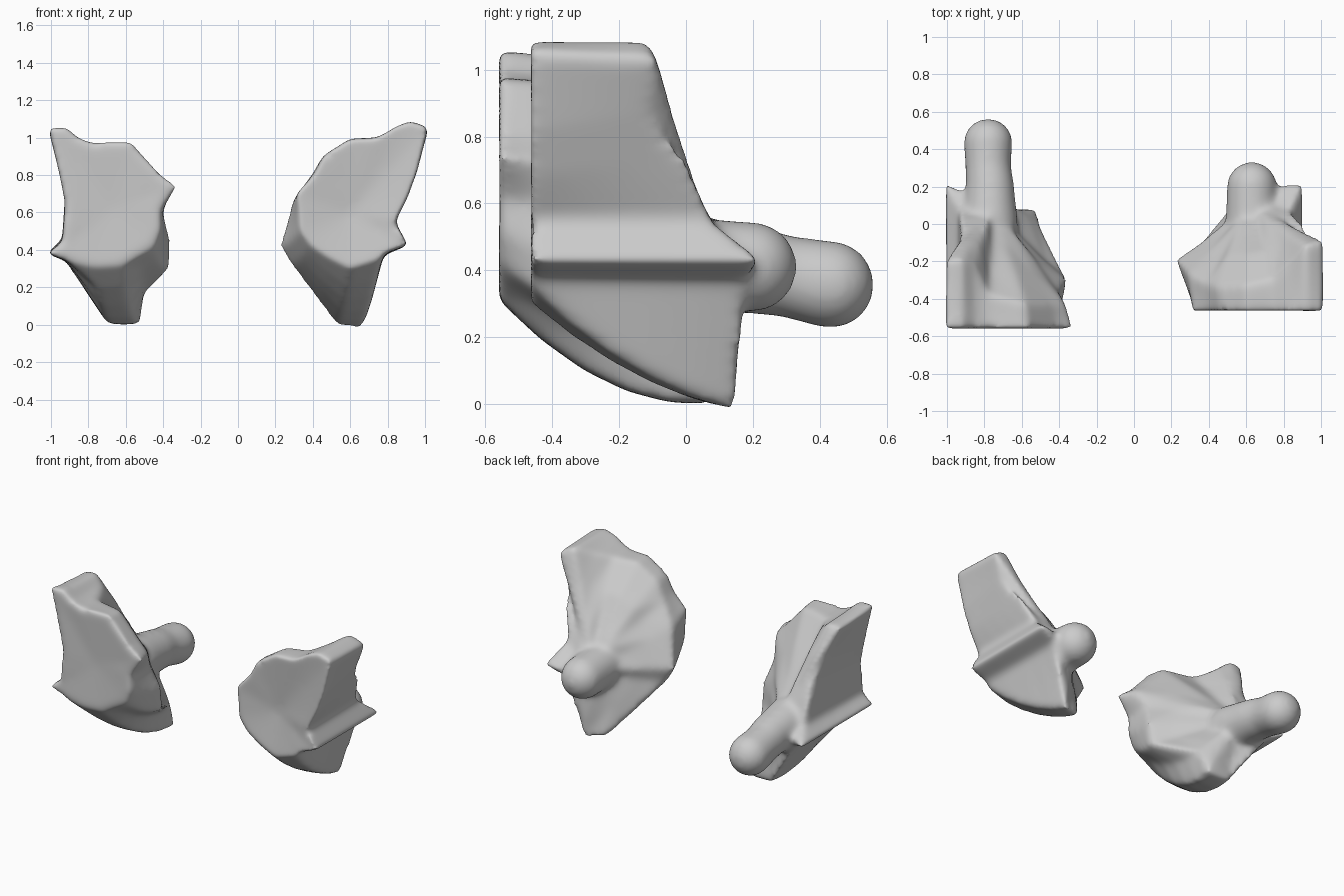
import bpy, bmesh, random
from mathutils import Vector

random.seed(4)
grey = bpy.data.materials.new("light grey")
grey.diffuse_color = (0.6, 0.6, 0.6, 1)


def add_peg(bm, balls, steps=7):
    """Rounded peg: overlapping balls along a path, fused later by the remesh."""
    for (a, r0), (b, r1) in zip(balls, balls[1:]):
        for i in range(steps):
            t = i / (steps - 1)
            ball = bmesh.ops.create_uvsphere(bm, u_segments=32, v_segments=16,
                                             radius=r0 + (r1 - r0) * t)
            bmesh.ops.translate(bm, verts=ball["verts"], vec=Vector(a).lerp(Vector(b), t))


def chunk(name, y_front, front, rim, face_mid, hub, bulge, puff, peg):
    """Flat front outline swept to a back rim, then closed over a lumpy back."""
    f = [Vector((x, y_front, z)) for x, z in front]
    r = [Vector(p) for p in rim]
    core = Vector(face_mid)
    hub = Vector(hub)

    # curved sweep between front outline and rim
    rings = [f]
    for t in (0.2, 0.4, 0.6, 0.8):
        ring = []
        for a, b in zip(f, r):
            p = a.lerp(b, t)
            p.z -= bulge * max(0, a.z - b.z) * 4 * t * (1 - t)
            ring.append(p)
        rings.append(ring)
    rings.append(r)
    # uneven back rising to the peg
    for t in (0.3, 0.65):
        ring = []
        for p in r:
            dy = max(0, hub.y - p.y - 0.25) * puff + random.uniform(-0.025, 0.025)
            ring.append(p.lerp(hub, t) + Vector((0, dy, 0)))
        rings.append(ring)

    bm = bmesh.new()
    vs = [[bm.verts.new(p) for p in ring] for ring in rings]
    n = len(f)
    c0, c1 = bm.verts.new(core), bm.verts.new(hub)
    for i in range(n):
        j = (i + 1) % n
        bm.faces.new((c0, vs[0][j], vs[0][i]))
        bm.faces.new((c1, vs[-1][i], vs[-1][j]))
        for a, b in zip(vs, vs[1:]):
            bm.faces.new((a[i], a[j], b[j], b[i]))
    bmesh.ops.recalc_face_normals(bm, faces=bm.faces[:])
    add_peg(bm, peg)

    me = bpy.data.meshes.new(name)
    bm.to_mesh(me)
    bm.free()
    me.materials.append(grey)
    ob = bpy.data.objects.new(name, me)
    bpy.context.collection.objects.link(ob)
    m = ob.modifiers.new("fuse", 'REMESH')
    m.mode = 'VOXEL'
    m.voxel_size = 0.015
    m.use_smooth_shade = True
    s = ob.modifiers.new("soften", 'SMOOTH')
    s.factor = 0.5
    s.iterations = 24
    return ob


# right chunk: grooved outer side, sharp ridge, short peg
right_front = [(0.84, 1.06), (0.92, 1.09), (1.02, 1.06), (0.96, 0.82), (0.91, 0.68),
               (0.84, 0.55), (0.91, 0.425), (0.78, 0.38), (0.76, 0.35), (0.6, 0.30),
               (0.48, 0.36), (0.39, 0.42), (0.33, 0.5), (0.31, 0.7), (0.41, 0.81),
               (0.46, 0.91), (0.6, 0.995), (0.74, 1.0)]
right_rim = [(0.84, -0.2, 1.04), (0.92, -0.11, 1.09), (1.02, -0.09, 1.04),
             (0.96, -0.11, 0.87), (0.91, 0.0, 0.75), (0.84, 0.08, 0.55),
             (0.91, 0.23, 0.425), (0.78, 0.18, 0.37), (0.66, 0.15, -0.02),
             (0.53, 0.11, -0.01), (0.44, 0.0, 0.11), (0.28, -0.19, 0.32),
             (0.22, -0.19, 0.42), (0.29, -0.27, 0.66), (0.39, -0.32, 0.8),
             (0.45, -0.34, 0.9), (0.6, -0.33, 0.995), (0.74, -0.3, 1.0)]
chunk("right_chunk", -0.467, right_front, right_rim, (0.6, -0.43, 0.6),
      (0.63, 0.12, 0.43), 0.15, 0.1,
      [((0.63, 0.0, 0.42), 0.14), ((0.63, 0.198, 0.41), 0.135)])

# left chunk: deeper body, rounded underside, long peg
left_front = [(-0.85, 1.0), (-0.92, 1.06), (-1.015, 1.055), (-0.955, 0.8), (-0.925, 0.65),
              (-0.94, 0.44), (-1.025, 0.38), (-0.92, 0.345), (-0.77, 0.31),
              (-0.62, 0.32), (-0.52, 0.38), (-0.45, 0.43), (-0.41, 0.52),
              (-0.41, 0.62), (-0.32, 0.74), (-0.42, 0.81), (-0.57, 0.98), (-0.78, 0.975)]
left_rim = [(-0.85, -0.22, 0.98), (-0.92, -0.19, 1.04), (-1.01, -0.19, 1.03),
            (-0.955, -0.14, 0.85), (-0.925, -0.02, 0.7), (-0.94, 0.09, 0.46),
            (-1.025, 0.23, 0.38), (-0.92, 0.16, 0.34), (-0.68, 0.08, 0.0),
            (-0.52, 0.08, 0.0), (-0.5, 0.0, 0.17), (-0.36, -0.28, 0.3),
            (-0.36, -0.3, 0.45), (-0.4, -0.36, 0.6), (-0.36, -0.43, 0.73),
            (-0.43, -0.43, 0.8), (-0.58, -0.43, 0.97), (-0.78, -0.38, 0.965)]
chunk("left_chunk", -0.562, left_front, left_rim, (-0.68, -0.545, 0.62),
      (-0.75, 0.1, 0.45), 0.29, 0.0,
      [((-0.77, 0.0, 0.42), 0.15), ((-0.77, 0.2, 0.4), 0.13),
       ((-0.78, 0.31, 0.38), 0.122), ((-0.78, 0.432, 0.357), 0.132)])
